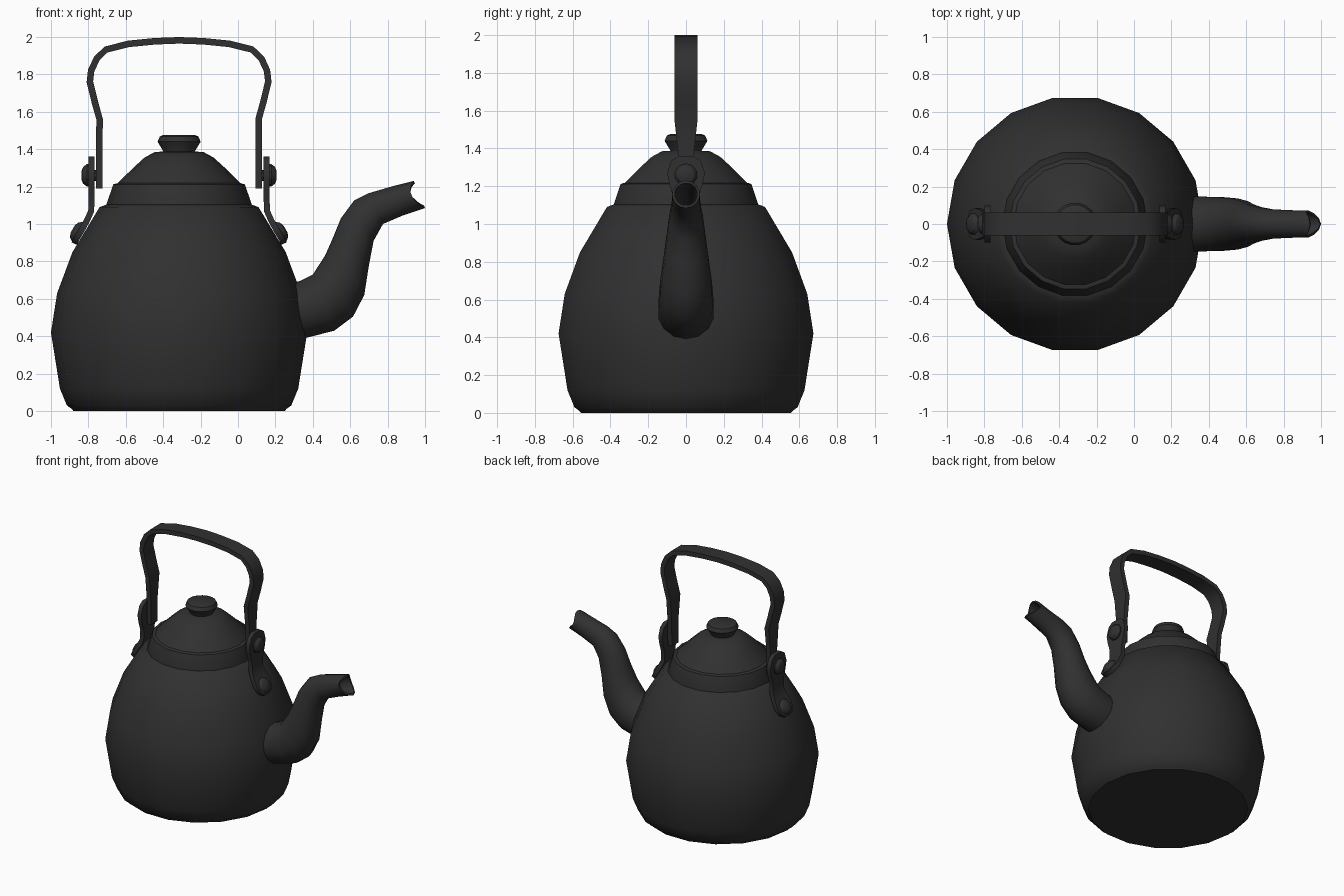
import bpy, bmesh, math
from mathutils import Vector

if "Cube" in bpy.data.objects:
    bpy.data.objects.remove(bpy.data.objects["Cube"])

CX = -0.315          # axis of the round body
SIDES = 18

mat = bpy.data.materials.new("dark_iron")
mat.diffuse_color = (0.03, 0.03, 0.03, 1)
mat.use_nodes = True
mat.node_tree.nodes["Principled BSDF"].inputs["Base Color"].default_value = mat.diffuse_color


def finish(name, bm, angle=30):
    bmesh.ops.recalc_face_normals(bm, faces=bm.faces)
    me = bpy.data.meshes.new(name)
    bm.to_mesh(me)
    bm.free()
    ob = bpy.data.objects.new(name, me)
    bpy.context.collection.objects.link(ob)
    me.materials.append(mat)
    bpy.ops.object.select_all(action='DESELECT')
    ob.select_set(True)
    bpy.context.view_layer.objects.active = ob
    bpy.ops.object.shade_smooth_by_angle(angle=math.radians(angle))
    return ob


def skin(name, rings, angle=30):
    """Bridge equal-length closed rings and cap both ends."""
    bm = bmesh.new()
    vs = [[bm.verts.new(p) for p in r] for r in rings]
    n = len(rings[0])
    for a, b in zip(vs, vs[1:]):
        for i in range(n):
            j = (i + 1) % n
            bm.faces.new((a[i], a[j], b[j], b[i]))
    bm.faces.new(vs[0])
    bm.faces.new(vs[-1])
    return finish(name, bm, angle)


def lathe(name, profile, sides=SIDES, origin=(CX, 0, 0), axis=(0, 0, 1), angle=30):
    """Revolve (radius, height) points about an axis."""
    q = Vector((0, 0, 1)).rotation_difference(Vector(axis))
    o = Vector(origin)
    rings = [[o + q @ Vector((r * math.cos(2 * math.pi * i / sides),
                              r * math.sin(2 * math.pi * i / sides), h))
              for i in range(sides)] for r, h in profile]
    return skin(name, rings, angle)


def ribbon(name, rows, thick, angle=40):
    """Flat strap along (x, z, half width) rows, thickened in the xz plane."""
    pts = [Vector((x, 0, z)) for x, z, w in rows]
    rings = []
    for i, (p, row) in enumerate(zip(pts, rows)):
        t = (pts[min(i + 1, len(pts) - 1)] - pts[max(i - 1, 0)]).normalized()
        n = Vector((-t.z, 0, t.x)) * thick / 2
        w = Vector((0, row[2], 0))
        rings.append([p + n + w, p + n - w, p - n - w, p - n + w])
    return skin(name, rings, angle)


# Round body
lathe("body", [(0.565, 0), (0.575, 0.012), (0.60, 0.03), (0.637, 0.12), (0.685, 0.42),
               (0.652, 0.63), (0.57, 0.85), (0.425, 1.09), (0.385, 1.105)], angle=40)

# Lid collar, dome and knob
lathe("lid_collar", [(0.388, 1.08), (0.388, 1.105), (0.352, 1.212), (0.33, 1.218)])
lathe("lid_dome", [(0.335, 1.21), (0.325, 1.222), (0.24, 1.305), (0.185, 1.355),
                   (0.13, 1.385), (0.07, 1.388)])
lathe("lid_knob", [(0.08, 1.37), (0.085, 1.39), (0.115, 1.44), (0.103, 1.468), (0.085, 1.476)])

# Spout: rings from (top x, z), (bottom x, z), half width
sections = [((0.24, 0.67), (0.26, 0.37), 0.15), ((0.33, 0.695), (0.38, 0.395), 0.15),
            ((0.40, 0.73), (0.515, 0.43), 0.148), ((0.465, 0.83), (0.615, 0.505), 0.14),
            ((0.505, 0.92), (0.675, 0.62), 0.125), ((0.55, 1.03), (0.70, 0.78), 0.107),
            ((0.62, 1.125), (0.725, 0.91), 0.092), ((0.70, 1.165), (0.775, 1.00), 0.08),
            ((0.82, 1.20), (0.88, 1.045), 0.075), ((0.94, 1.23), (1.00, 1.085), 0.074)]


def spout_ring(sec, scale=1.0, notch=0.0, n=14):
    a, b = Vector((sec[0][0], 0, sec[0][1])), Vector((sec[1][0], 0, sec[1][1]))
    c, u = (a + b) / 2, (a - b) / 2 * scale
    ring = []
    for i in range(n):
        t = 2 * math.pi * i / n
        s = math.sin(t)
        ring.append(c + u * math.cos(t) + Vector((-notch * s * s, sec[2] * scale * s, 0)))
    return ring


rings = [spout_ring(s) for s in sections[:-1]]
rings.append(spout_ring(sections[-1], 1.0, 0.045))
rings.append(spout_ring(sections[-1], 0.82, 0.045))      # open lip and inner bore
rings += [spout_ring(s, 0.8) for s in sections[-2:-5:-1]]
skin("spout", rings, 40)

# Bail handle: left half mirrored about the body axis (offset, z, half width)
half = [(0.427, 1.19, 0.04), (0.427, 1.38, 0.042), (0.425, 1.56, 0.062), (0.45, 1.65, 0.062),
        (0.477, 1.76, 0.062), (0.47, 1.82, 0.062), (0.44, 1.885, 0.062),
        (0.39, 1.933, 0.062), (0.27, 1.963, 0.062), (0.13, 1.977, 0.062)]
path = [(CX - d, z, w) for d, z, w in half] + [(CX, 1.982, 0.062)]
path += [(CX + d, z, w) for d, z, w in reversed(half)]
ribbon("handle", path, 0.035)

# Bent link plates with domed rivets on both sides
link = [(0.468, 1.36, 0.04), (0.468, 1.335, 0.078), (0.468, 1.27, 0.1), (0.468, 1.21, 0.088),
        (0.468, 1.14, 0.066), (0.470, 1.07, 0.066), (0.492, 1.02, 0.075), (0.522, 0.965, 0.085),
        (0.549, 0.92, 0.07), (0.56, 0.895, 0.035)]
dome = [(0.06, 0), (0.06, 0.018), (0.045, 0.038), (0.022, 0.047)]
for s, side in ((-1, "left"), (1, "right")):
    ribbon(side + "_link", [(CX + s * d, z, w) for d, z, w in link], 0.032)
    lathe(side + "_upper_rivet", dome, 10, (CX + s * 0.475, 0, 1.26), (s, 0, 0))
    lathe(side + "_lower_rivet", dome, 10, (CX + s * 0.528, 0, 0.95), (s * 0.87, 0, 0.5))
    lathe(side + "_rivet_pin", [(0.03, 0), (0.03, 0.06)], 10,
          (CX + s * 0.42, 0, 1.26), (s, 0, 0))
